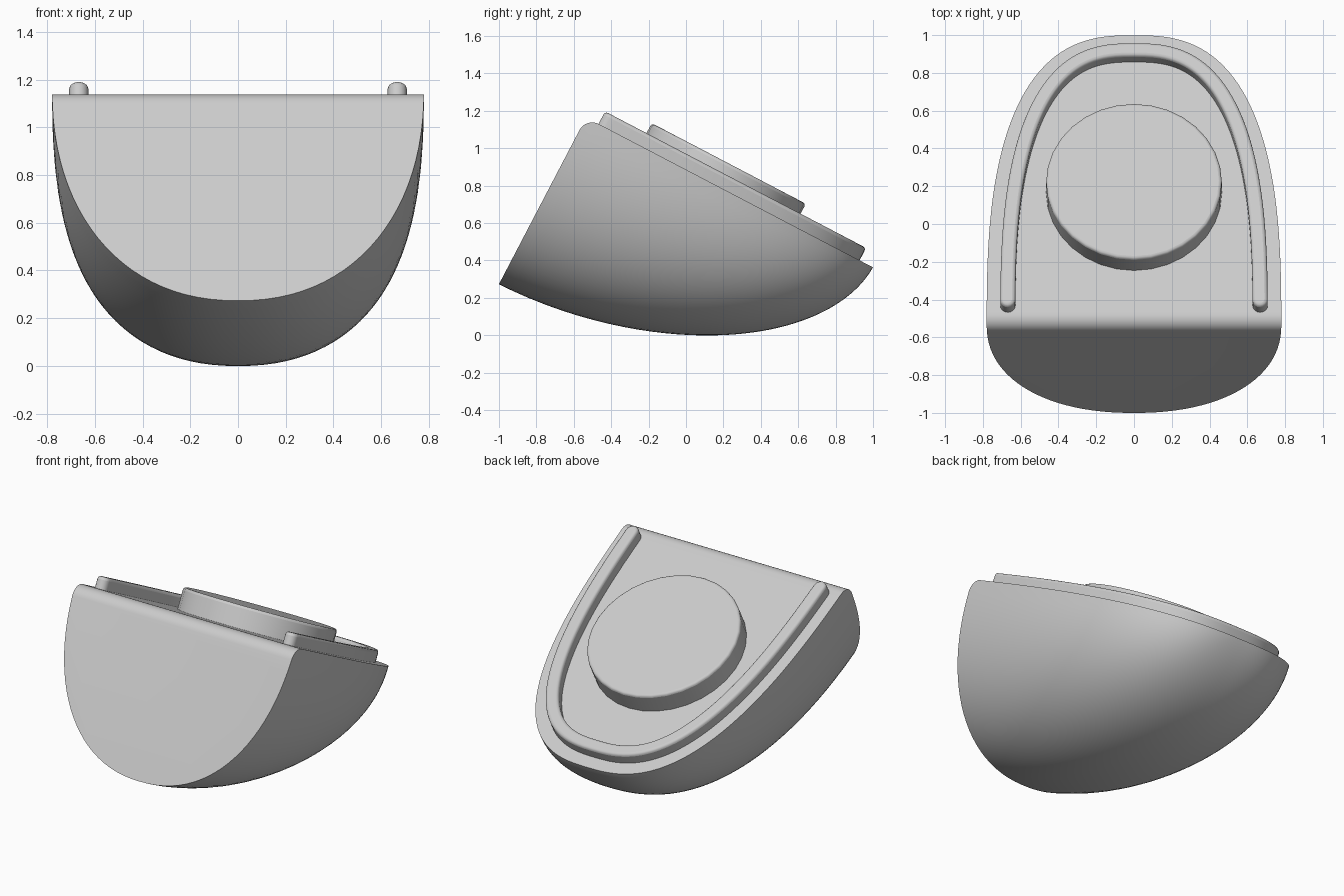
import bpy, bmesh, math
from mathutils import Matrix, Vector

if "Cube" in bpy.data.objects:
    bpy.data.objects.remove(bpy.data.objects["Cube"])

# Everything is built flat (y along the deck, z off the deck) and then tilted
TILT = Matrix.Translation((0, -0.534, 1.165)) @ Matrix.Rotation(math.radians(-27.6), 4, 'X')
HALF, LENGTH, DEPTH, FILLET = 0.78, 1.73, 1.006, 0.077

grey = bpy.data.materials.new("light grey")
grey.use_nodes = True
grey.diffuse_color = (0.6, 0.6, 0.6, 1)
grey.node_tree.nodes["Principled BSDF"].inputs["Base Color"].default_value = (0.6, 0.6, 0.6, 1)


def finish(name, bm, bevel=0):
    bmesh.ops.recalc_face_normals(bm, faces=bm.faces)
    mesh = bpy.data.meshes.new(name)
    bm.to_mesh(mesh)
    bm.free()
    mesh.materials.append(grey)
    obj = bpy.data.objects.new(name, mesh)
    bpy.context.collection.objects.link(obj)
    obj.matrix_world = TILT
    if bevel:
        mod = obj.modifiers.new("edge_round", 'BEVEL')
        mod.width, mod.segments = bevel, 3
        mod.limit_method, mod.angle_limit = 'ANGLE', math.radians(50)
    bpy.ops.object.select_all(action='DESELECT')
    obj.select_set(True)
    bpy.context.view_layer.objects.active = obj
    bpy.ops.object.shade_smooth_by_angle(angle=math.radians(30))
    return obj


def taper(t, n):
    return max(0, 1 - t ** n) ** (1 / n)


def prism(name, outline, height, bevel):
    bm = bmesh.new()
    base = bm.faces.new([bm.verts.new((x, y, -0.02)) for x, y in outline])
    top = bmesh.ops.extrude_face_region(bm, geom=[base])["geom"]
    bmesh.ops.translate(bm, vec=(0, 0, height + 0.02),
                        verts=[v for v in top if isinstance(v, bmesh.types.BMVert)])
    finish(name, bm, bevel)


# Hull: rounded cross-sections shrinking toward the back, front top edge filleted
def hull_ring(bm, u, steps=48, n=2.2):
    wide, deep = HALF * taper(u / LENGTH, 2.7), DEPTH * taper(u / LENGTH, 1.85)
    drop = FILLET - math.sqrt(FILLET ** 2 - (FILLET - u) ** 2) if u < FILLET else 0
    start = math.asin((drop / deep) ** (n / 2))
    ring = []
    for i in range(steps + 1):
        a = start + (math.pi - 2 * start) * i / steps
        c, s = math.cos(a), max(0, math.sin(a))
        x = math.copysign(wide * abs(c) ** (2 / n), c)
        ring.append(bm.verts.new((x, u, -deep * s ** (2 / n))))
    return ring


bm = bmesh.new()
stations = [FILLET * (1 - math.cos(math.pi / 2 * i / 8)) for i in range(8)]
stations += [LENGTH - (LENGTH - FILLET) * (1 - i / 48) ** 3 for i in range(48)]
rings = [hull_ring(bm, u) for u in stations]
for a, b in zip(rings, rings[1:]):
    for i in range(len(a)):
        bm.faces.new((a[i - 1], a[i], b[i], b[i - 1]))
bm.faces.new(rings[0])
tip = bm.verts.new((0, LENGTH, 0))
for i in range(len(rings[-1])):
    bm.faces.new((rings[-1][i - 1], rings[-1][i], tip))
finish("hull", bm)

# Raised rail: a U-shaped band with rounded ends
MID, REACH, THICK, FRONT = 0.668, 1.61, 0.04, 0.115
path = []
for i in range(81):
    a = math.pi * i / 80
    c, s = math.cos(a), max(0, math.sin(a))
    path.append(Vector((math.copysign(MID * abs(c) ** (2 / 2.7), c), REACH * s ** (2 / 2.7))))
path = [p for p in path if p.y > FRONT + 0.03]
path = [Vector((MID, FRONT))] + path + [Vector((-MID, FRONT))]
outer, inner = [], []
for i, p in enumerate(path):
    d = (path[min(i + 1, len(path) - 1)] - path[max(i - 1, 0)]).normalized()
    side = Vector((d.y, -d.x)) * THICK
    outer.append(p + side)
    inner.append(p - side)


def cap(x):
    angles = [math.pi + math.pi * k / 8 for k in range(1, 8)]
    return [Vector((x + THICK * math.cos(a), FRONT + THICK * math.sin(a))) for a in angles]


prism("raised_rail", outer + cap(-MID) + inner[::-1] + cap(MID), 0.075, 0.018)

# Round raised pad
angles = [2 * math.pi * i / 32 for i in range(32)]
prism("round_pad", [(0.465 * math.cos(a), 0.79 + 0.465 * math.sin(a)) for a in angles], 0.135, 0.016)
